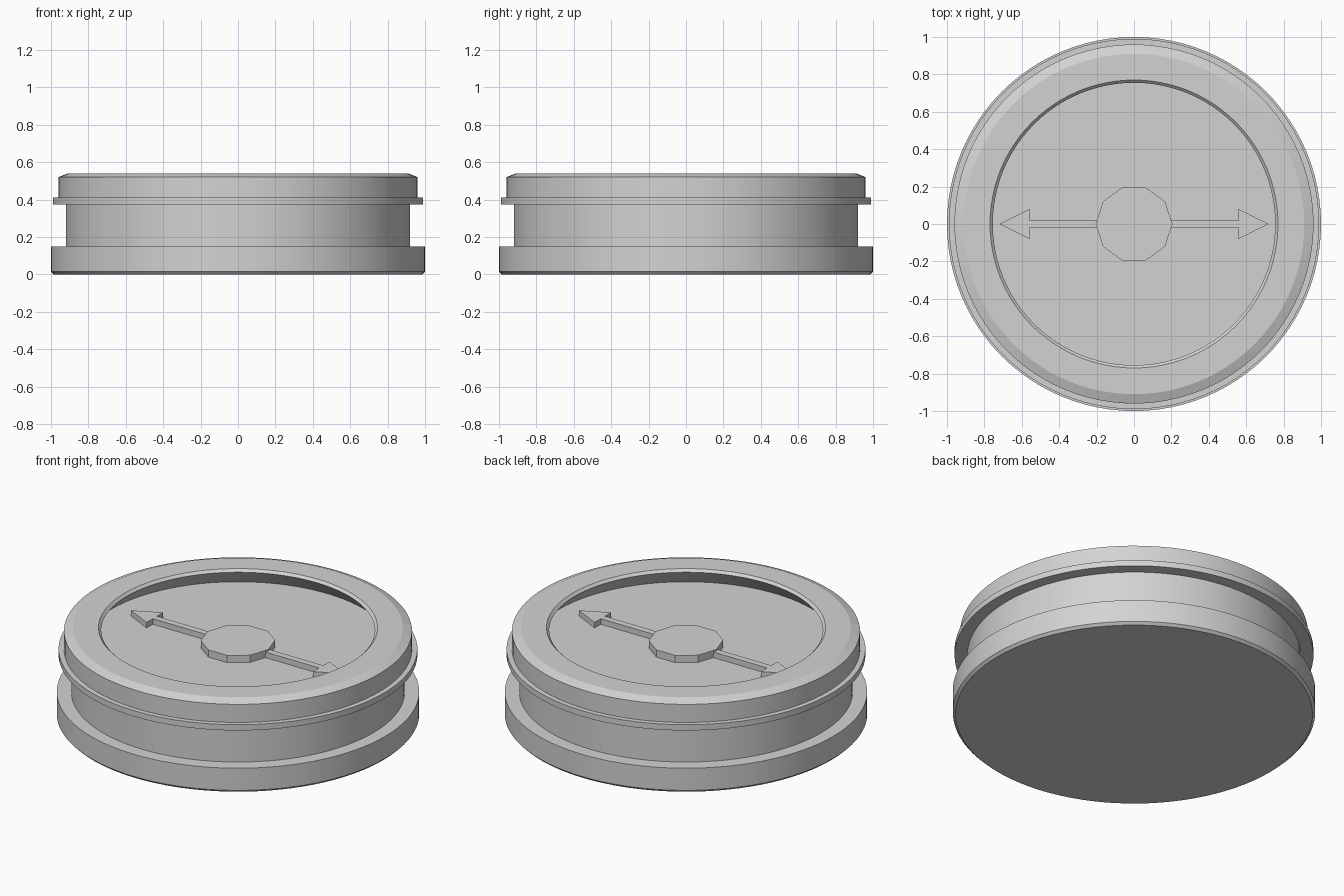
import bpy, bmesh, math
from mathutils import Matrix, Vector

cube = bpy.data.objects.get("Cube")
if cube:
    bpy.data.objects.remove(cube, do_unlink=True)

grey = bpy.data.materials.new("light_grey")
grey.use_nodes = True
colour = (0.65, 0.65, 0.65, 1)
grey.diffuse_color = colour
grey.node_tree.nodes["Principled BSDF"].inputs["Base Color"].default_value = colour

FLOOR = 0.418


def finish(bm, name, smooth=False):
    """Turn a bmesh into a named grey object."""
    bmesh.ops.recalc_face_normals(bm, faces=bm.faces)
    mesh = bpy.data.meshes.new(name)
    bm.to_mesh(mesh)
    bm.free()
    mesh.materials.append(grey)
    obj = bpy.data.objects.new(name, mesh)
    bpy.context.collection.objects.link(obj)
    if smooth:
        bpy.ops.object.select_all(action='DESELECT')
        obj.select_set(True)
        bpy.context.view_layer.objects.active = obj
        bpy.ops.object.shade_smooth_by_angle(angle=math.radians(15))
    return obj


def lathe(name, profile, steps=96):
    """Spin an (r, z) profile about the z axis."""
    bm = bmesh.new()
    verts = [bm.verts.new((r, 0, z)) for r, z in profile]
    edges = [bm.edges.new(pair) for pair in zip(verts, verts[1:])]
    bmesh.ops.spin(bm, geom=verts + edges, cent=(0, 0, 0), axis=(0, 0, 1),
                   angle=math.tau, steps=steps, use_merge=True)
    bmesh.ops.remove_doubles(bm, verts=bm.verts, dist=0.0005)
    return finish(bm, name, smooth=True)


def raised(name, outline, top, turn=0):
    """Extrude a flat outline from the recess floor up to a height."""
    bm = bmesh.new()
    face = bm.faces.new([bm.verts.new((x, y, FLOOR)) for x, y in outline])
    ext = bmesh.ops.extrude_face_region(bm, geom=[face], use_keep_orig=True)
    moved = [v for v in ext["geom"] if isinstance(v, bmesh.types.BMVert)]
    bmesh.ops.translate(bm, verts=moved, vec=Vector((0, 0, top - FLOOR)))
    bmesh.ops.rotate(bm, verts=bm.verts, cent=(0, 0, 0),
                     matrix=Matrix.Rotation(turn, 3, 'Z'))
    return finish(bm, name)


# Round body: chamfered foot, groove, thin flange, rim and undercut recess
lathe("body", [
    (0, 0), (0.985, 0), (1, 0.015), (1, 0.15),
    (0.92, 0.15), (0.92, 0.375), (0.99, 0.375), (0.99, 0.41),
    (0.96, 0.41), (0.96, 0.52), (0.91, 0.54),
    (0.77, 0.54), (0.755, 0.525), (0.86, FLOOR), (0, FLOOR),
])

# Ten-sided hub in the middle of the recess
raised("hub", [(0.205 * math.cos(math.tau * i / 10),
                0.205 * math.sin(math.tau * i / 10)) for i in range(10)], 0.462)

# Two opposite arrows
arrow = [(0.15, -0.02), (0.56, -0.02), (0.56, -0.08), (0.72, 0),
         (0.56, 0.08), (0.56, 0.02), (0.15, 0.02)]
raised("left_arrow", arrow, 0.452)
raised("right_arrow", arrow, 0.452, math.pi)
